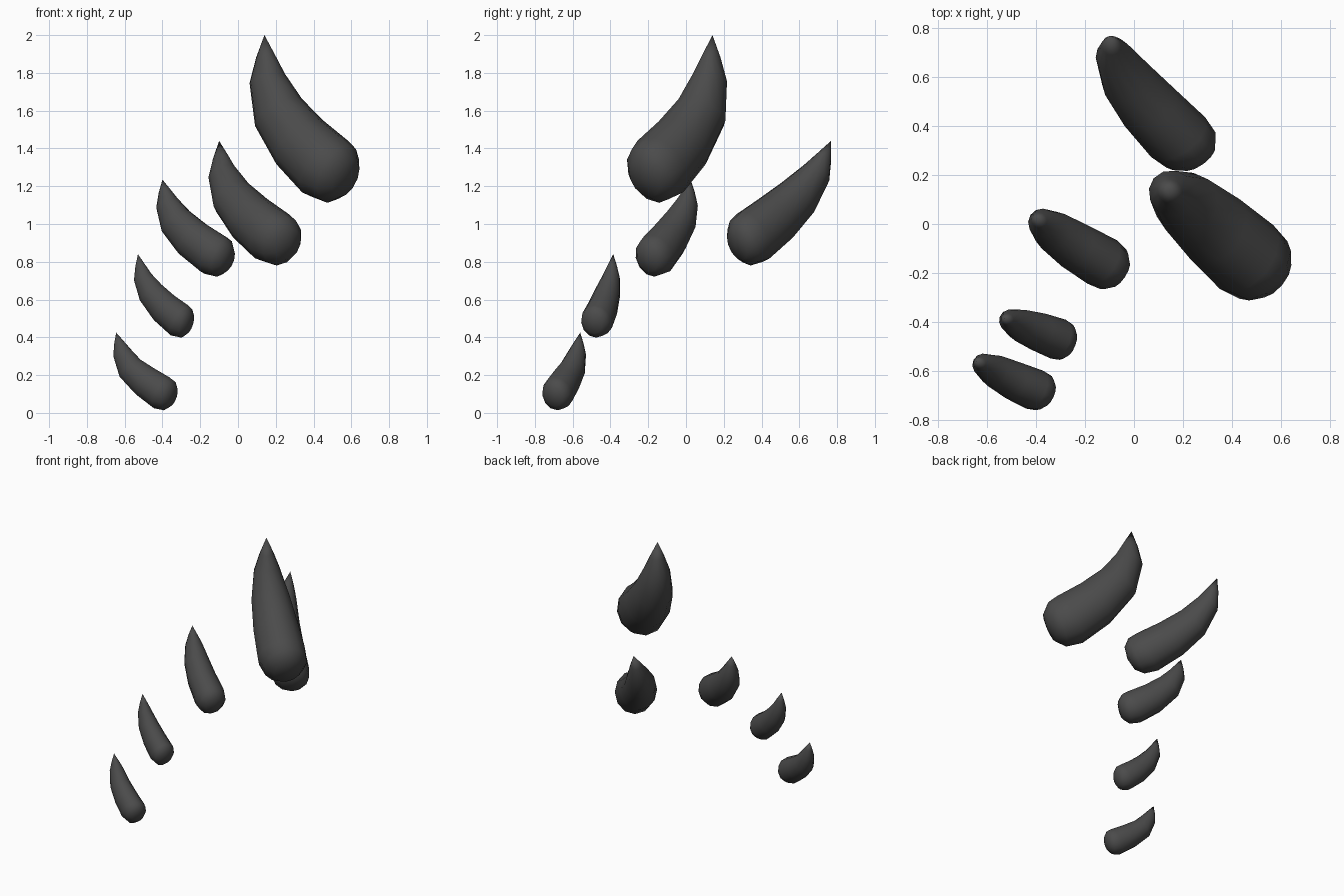
import bpy, bmesh, math
from mathutils import Vector

if "Cube" in bpy.data.objects:
    bpy.data.objects.remove(bpy.data.objects["Cube"])

SIDES = 12
# radius of each ring from tip to base, as a share of the greatest radius
TAPER = [0.29, 0.54, 0.79, 0.93, 1.0, 0.90, 0.58]

dark = bpy.data.materials.new("dark_horn")
dark.diffuse_color = (0.07, 0.07, 0.07, 1)
dark.use_nodes = True
dark.node_tree.nodes["Principled BSDF"].inputs["Base Color"].default_value = dark.diffuse_color


def claw(name, radius, pts):
    """Curved claw: pts run from the tip down the centre line to the base."""
    p = [Vector(q) for q in pts]
    line = [p[0], p[0].lerp(p[1], 0.5), *p[1:5], p[4].lerp(p[5], 0.62), p[5]]
    run = p[5] - p[0]
    side = Vector((run.y, -run.x, 0)).normalized()
    bm = bmesh.new()
    tip = bm.verts.new(line[0])
    rings = []
    for i in range(1, len(line)):
        t = (line[min(i + 1, len(line) - 1)] - line[i - 1]).normalized()
        up = side.cross(t).normalized()
        r = radius * TAPER[i - 1]
        ring = []
        for k in range(SIDES):
            a = 2 * math.pi * k / SIDES
            ring.append(bm.verts.new(line[i] + side * r * math.cos(a)
                                     + up * r * 1.1 * math.sin(a)))
        rings.append(ring)
    # pointed tip, tapered body and closed rounded base
    for k in range(SIDES):
        n = (k + 1) % SIDES
        bm.faces.new((tip, rings[0][k], rings[0][n]))
        for a, b in zip(rings, rings[1:]):
            bm.faces.new((a[k], b[k], b[n], a[n]))
    end = bm.verts.new(p[5] + (p[5] - p[4]).normalized() * radius * 0.12)
    for k in range(SIDES):
        bm.faces.new((rings[-1][k], end, rings[-1][(k + 1) % SIDES]))
    bmesh.ops.recalc_face_normals(bm, faces=bm.faces)
    for f in bm.faces:
        f.smooth = True
    mesh = bpy.data.meshes.new(name)
    bm.to_mesh(mesh)
    bm.free()
    mesh.materials.append(dark)
    bpy.context.collection.objects.link(bpy.data.objects.new(name, mesh))


# Largest claw
claw("claw_large", 0.17, [(.14, .14, 2.0), (.155, .125, 1.77), (.215, .08, 1.59),
                          (.33, -.02, 1.43), (.46, -.135, 1.305), (.57, -.22, 1.24)])
# Rear claw
claw("claw_rear", 0.137, [(-.10, .768, 1.44), (-.085, .69, 1.27), (-.03, .59, 1.14),
                          (.065, .475, 1.03), (.18, .355, .935), (.265, .27, .89)])
# Row of three smaller claws stepping down
claw("claw_upper", 0.107, [(-.40, .025, 1.235), (-.375, .005, 1.11), (-.33, -.03, 1.015),
                           (-.24, -.09, .92), (-.13, -.155, .84), (-.055, -.205, .81)])
claw("claw_middle", 0.085, [(-.53, -.385, .84), (-.505, -.395, .72), (-.46, -.415, .635),
                            (-.39, -.44, .555), (-.31, -.47, .49), (-.255, -.492, .472)])
claw("claw_lower", 0.085, [(-.645, -.56, .425), (-.615, -.575, .32), (-.57, -.60, .235),
                           (-.49, -.64, .165), (-.405, -.677, .107), (-.345, -.70, .085)])
